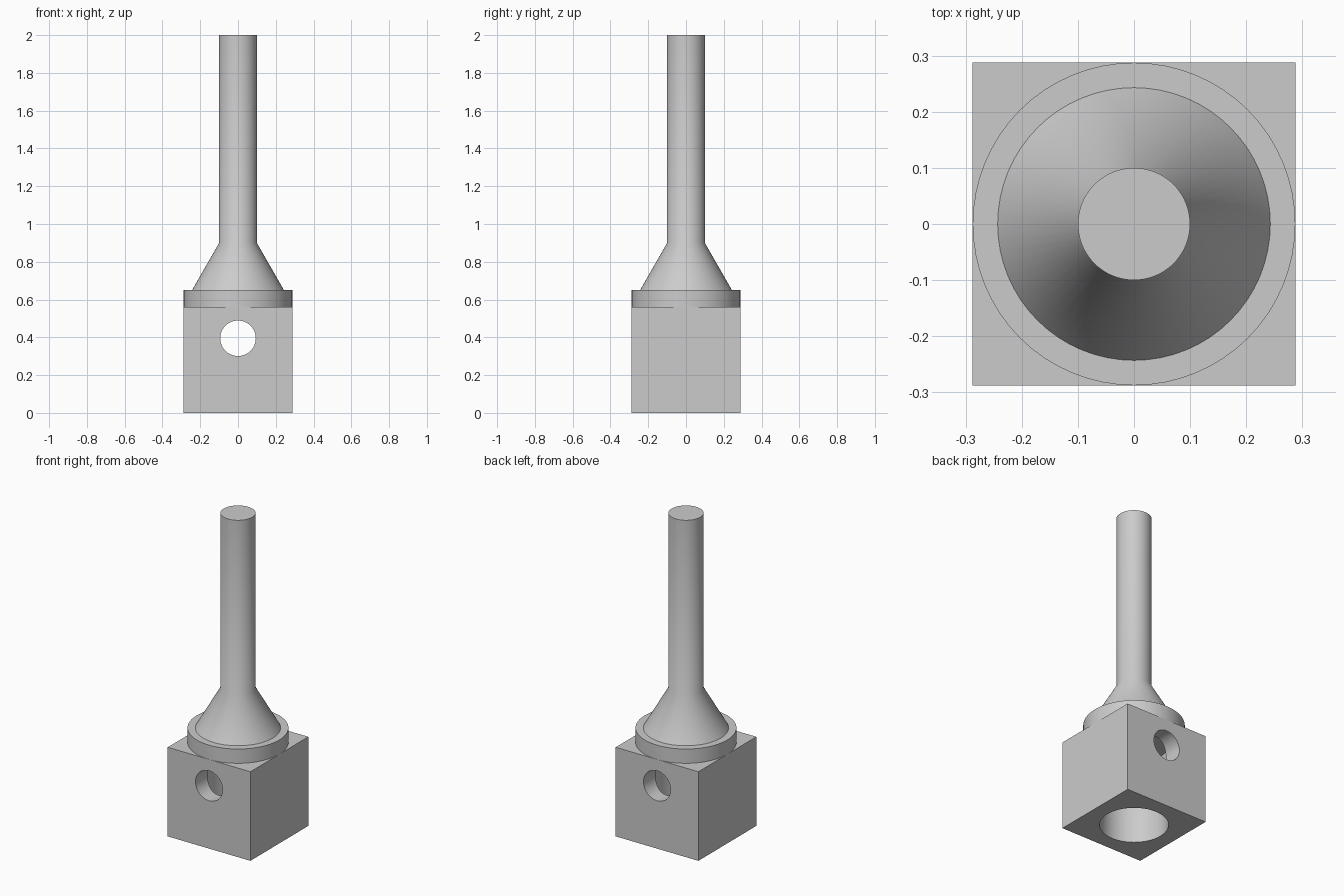
import bpy
import math

cube = bpy.data.objects.get("Cube")
if cube:
    bpy.data.objects.remove(cube, do_unlink=True)

SEGMENTS = 64
BLOCK_SIDE, BLOCK_TOP = 0.575, 0.56
BORE_RADIUS, BORE_TOP = 0.195, 0.52
PIN_RADIUS, PIN_Z = 0.094, 0.395

grey = bpy.data.materials.new("plain grey")
grey.use_nodes = True
grey.diffuse_color = (0.6, 0.6, 0.6, 1)
grey.node_tree.nodes["Principled BSDF"].inputs["Base Color"].default_value = (0.6, 0.6, 0.6, 1)


def finish(obj, name):
    obj.name = obj.data.name = name
    obj.data.materials.clear()
    obj.data.materials.append(grey)
    bpy.ops.object.select_all(action="DESELECT")
    obj.select_set(True)
    bpy.context.view_layer.objects.active = obj
    bpy.ops.object.shade_smooth_by_angle(angle=math.radians(35))


def cylinder(radius, depth, location, rotation=(0, 0, 0)):
    bpy.ops.mesh.primitive_cylinder_add(vertices=SEGMENTS, radius=radius, depth=depth,
                                        location=location, rotation=rotation)
    return bpy.context.object


def lathe(name, profile):
    """Closed solid of revolution from (radius, height) pairs, bottom to top."""
    verts = [(r * math.cos(2 * math.pi * i / SEGMENTS), r * math.sin(2 * math.pi * i / SEGMENTS), z)
             for r, z in profile for i in range(SEGMENTS)]
    faces = [tuple(reversed(range(SEGMENTS)))]
    for k in range(len(profile) - 1):
        a, b = k * SEGMENTS, (k + 1) * SEGMENTS
        for i in range(SEGMENTS):
            j = (i + 1) % SEGMENTS
            faces.append((a + i, a + j, b + j, b + i))
    last = (len(profile) - 1) * SEGMENTS
    faces.append(tuple(range(last, last + SEGMENTS)))
    mesh = bpy.data.meshes.new(name)
    mesh.from_pydata(verts, [], faces)
    obj = bpy.data.objects.new(name, mesh)
    bpy.context.collection.objects.link(obj)
    finish(obj, name)


# Square block
bpy.ops.mesh.primitive_cube_add(size=1, location=(0, 0, BLOCK_TOP / 2))
block = bpy.context.object
block.scale = (BLOCK_SIDE, BLOCK_SIDE, BLOCK_TOP)
bpy.ops.object.transform_apply(location=False, rotation=False, scale=True)

# Blind bore from below and cross hole from front to back
cutters = [
    cylinder(BORE_RADIUS, BORE_TOP + 0.1, (0, 0, (BORE_TOP - 0.1) / 2)),
    cylinder(PIN_RADIUS, 1, (0, 0, PIN_Z), (math.pi / 2, 0, 0)),
]
bpy.context.view_layer.objects.active = block
for cutter in cutters:
    cutter.hide_render = True
    cut = block.modifiers.new("cut", "BOOLEAN")
    cut.operation = "DIFFERENCE"
    cut.solver = "EXACT"
    cut.object = cutter
    bpy.ops.object.modifier_apply(modifier=cut.name)
    bpy.data.objects.remove(cutter, do_unlink=True)
finish(block, "socket_block")

# Collar, flared neck and shaft
lathe("collar", [(0.2875, BLOCK_TOP), (0.2875, 0.65)])
lathe("flared_shaft", [(0.243, 0.65), (0.1, 0.9), (0.1, 2.0)])
